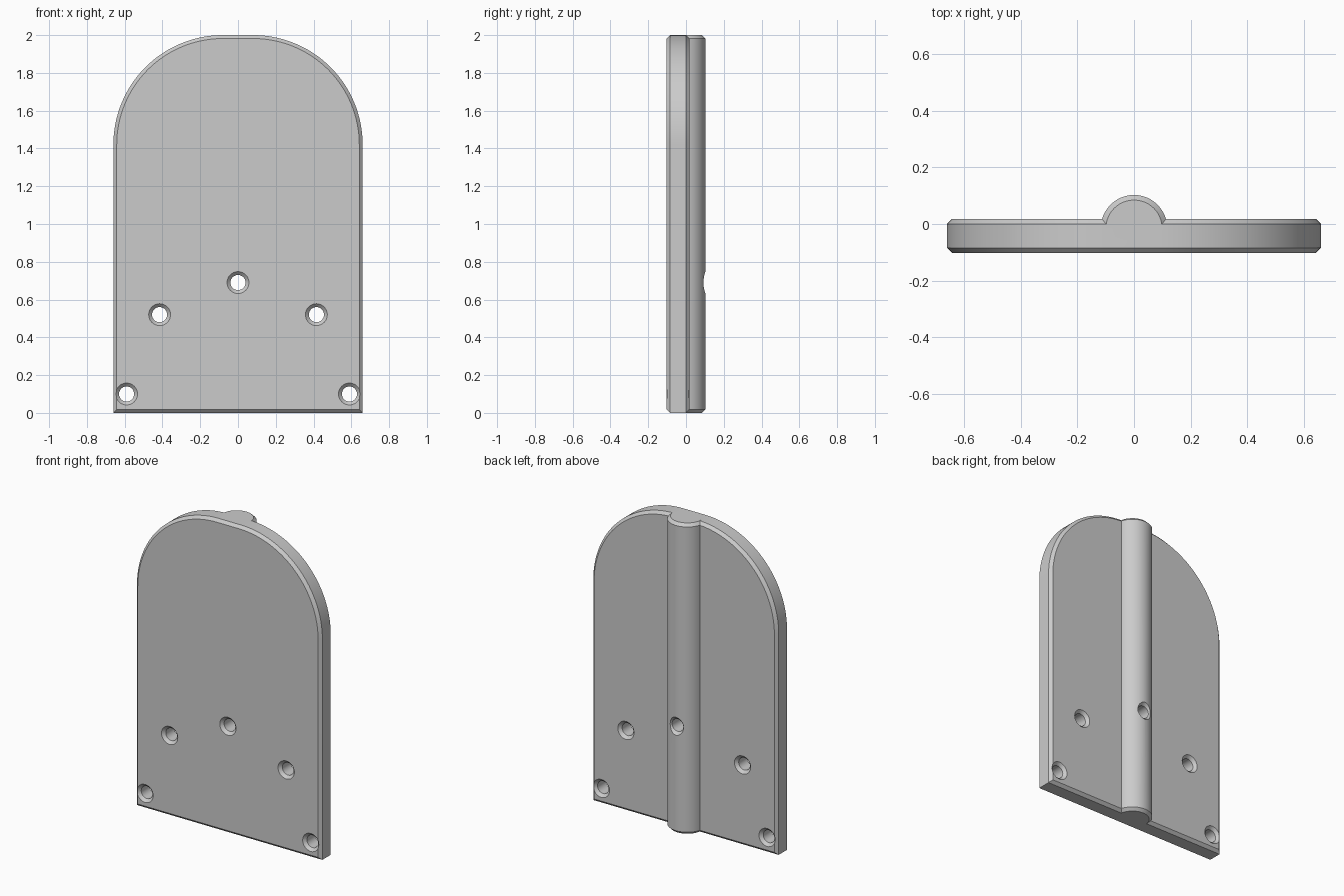
import bpy, bmesh, math
from mathutils import Vector

if "Cube" in bpy.data.objects:
    bpy.data.objects.remove(bpy.data.objects["Cube"])

HALF_W, HEIGHT, CHAMFER = 0.66, 2.0, 0.018
FRONT, BACK, RIB_Y, RIB_R = -0.1025, 0.018, -0.0145, 0.117
CORNER = 0.58

grey = bpy.data.materials.new("light grey")
grey.use_nodes = True
grey.diffuse_color = (0.6, 0.6, 0.6, 1)
grey.node_tree.nodes["Principled BSDF"].inputs["Base Color"].default_value = (0.6, 0.6, 0.6, 1)


def loft(name, rings):
    """Join equal-length closed rings into a capped solid."""
    bm = bmesh.new()
    loops = [[bm.verts.new(p) for p in ring] for ring in rings]
    n = len(loops[0])
    for a, b in zip(loops, loops[1:]):
        for i in range(n):
            j = (i + 1) % n
            bm.faces.new((a[i], a[j], b[j], b[i]))
    bm.faces.new(loops[0])
    bm.faces.new(loops[-1])
    bmesh.ops.recalc_face_normals(bm, faces=bm.faces)
    mesh = bpy.data.meshes.new(name)
    bm.to_mesh(mesh)
    bm.free()
    mesh.materials.append(grey)
    obj = bpy.data.objects.new(name, mesh)
    bpy.context.collection.objects.link(obj)
    return obj


def arc(cx, cy, r, start, end, steps):
    return [(cx + r * math.cos(start + (end - start) * i / steps),
             cy + r * math.sin(start + (end - start) * i / steps)) for i in range(steps + 1)]


def plate_ring(y, inset):
    w, r = HALF_W - inset, CORNER - inset
    cx, cz = HALF_W - CORNER, HEIGHT - CORNER
    pts = [(-w, inset), (w, inset)]
    pts += arc(cx, cz, r, 0, math.pi / 2, 32) + arc(-cx, cz, r, math.pi / 2, math.pi, 32)
    return [Vector((x, y, z)) for x, z in pts]


def rib_ring(z, inset):
    return [Vector((x, y, z)) for x, y in arc(0, RIB_Y, RIB_R - inset, 0, math.pi, 40)]


def circle_ring(x, y, z, r):
    return [Vector((px, y, pz)) for px, pz in arc(x, z, r, 0, math.tau, 32)[:-1]]


def combine(target, other, operation):
    mod = target.modifiers.new(operation.lower(), "BOOLEAN")
    mod.operation, mod.solver, mod.object = operation, "EXACT", other
    bpy.context.view_layer.objects.active = target
    bpy.ops.object.modifier_apply(modifier=mod.name)
    bpy.data.objects.remove(other)


# Arched plate with chamfered rims
plate = loft("arched_plate", [plate_ring(FRONT, CHAMFER), plate_ring(FRONT + CHAMFER, 0),
                              plate_ring(BACK - CHAMFER, 0), plate_ring(BACK, CHAMFER)])

# Rounded rib running up the back
rib = loft("back_rib", [rib_ring(0, CHAMFER), rib_ring(CHAMFER, 0),
                        rib_ring(HEIGHT - CHAMFER, 0), rib_ring(HEIGHT, CHAMFER)])
combine(plate, rib, "UNION")

# Screw holes, countersunk on both sides
HOLE, SINK = 0.04, 0.058
holes = [(0, 0.69, RIB_Y + RIB_R)]
for side in (-1, 1):
    holes += [(side * 0.415, 0.52, BACK), (side * 0.59, 0.10, BACK)]
for x, z, back in holes:
    over = 0.02
    profile = [(FRONT - over, SINK + over), (FRONT + CHAMFER, HOLE),
               (back - CHAMFER, HOLE), (back + over, SINK + over)]
    cutter = loft("hole_cutter", [circle_ring(x, y, z, r) for y, r in profile])
    cutter.hide_render = True
    combine(plate, cutter, "DIFFERENCE")

# Smooth curves, crisp chamfer edges
bpy.ops.object.select_all(action="DESELECT")
plate.select_set(True)
bpy.context.view_layer.objects.active = plate
bpy.ops.object.shade_smooth_by_angle(angle=math.radians(25))
